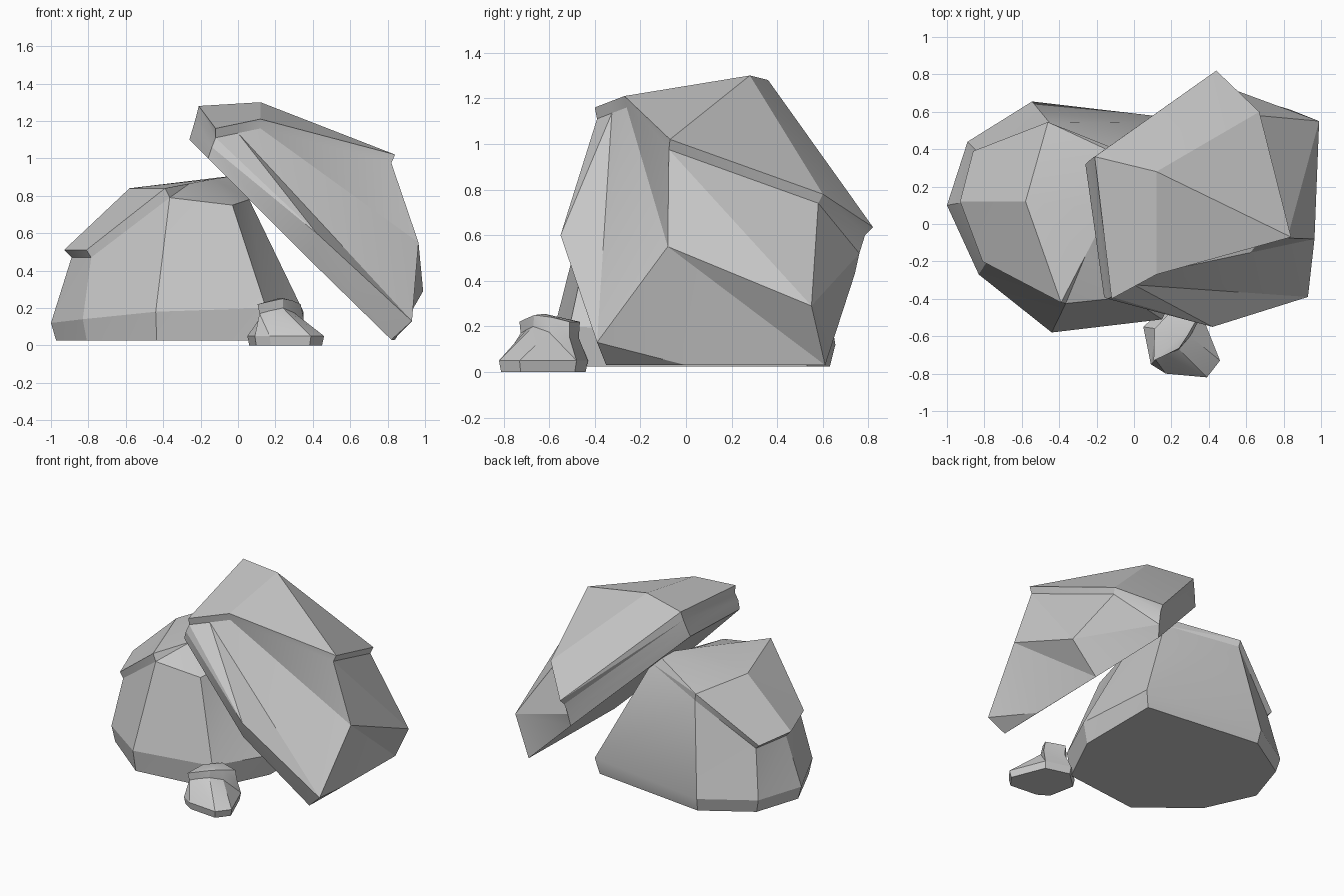
import bpy, bmesh, math


def loft(name, tip, rings, angle=22):
    """Skin rings of points from a peak down to a closed last ring."""
    bm = bmesh.new()
    loops = [[bm.verts.new(p) for p in ring] for ring in rings]
    n = len(loops[0])
    peak = bm.verts.new(tip)
    for i in range(n):
        j = (i + 1) % n
        bm.faces.new((peak, loops[0][i], loops[0][j]))
        for a, b in zip(loops, loops[1:]):
            bm.faces.new((a[i], a[j], b[j]))
            bm.faces.new((a[i], b[j], b[i]))
    bm.faces.new(loops[-1])
    bmesh.ops.recalc_face_normals(bm, faces=bm.faces)
    mesh = bpy.data.meshes.new(name)
    bm.to_mesh(mesh)
    bm.free()
    ob = bpy.data.objects.new(name, mesh)
    bpy.context.collection.objects.link(ob)
    bpy.ops.object.select_all(action='DESELECT')
    ob.select_set(True)
    bpy.context.view_layer.objects.active = ob
    bpy.ops.object.shade_smooth_by_angle(angle=math.radians(angle))
    return ob


def inset(ring, center, k, z):
    """Copy of a ring shrunk in plan and flattened to height z."""
    cx, cy = center
    return [(cx + (x - cx) * k, cy + (y - cy) * k, z) for x, y, _ in ring]


# Large boulder: chipped cap rim, recessed band, wide foot, flat base
rim = [(-.93, .12, .51), (-.86, .39, .49), (-.46, .545, .82), (0, .33, .91),
       (-.13, .08, .89), (-.26, -.17, .865), (-.39, -.42, .84), (-.81, -.2, .51)]
band = [(-.89, .12, .47), (-.83, .38, .46), (-.45, .54, .77), (.03, .35, .84),
        (.06, .0, .78), (-.03, -.39, .75), (-.365, -.425, .79), (-.785, -.2, .47)]
foot = [(-1, .1, .12), (-.89, .44, .12), (-.545, .655, .12), (.35, .55, .14),
        (.35, -.1, .18), (.15, -.51, .2), (-.44, -.58, .18), (-.83, -.27, .14)]
loft("large_boulder", (-.58, .12, .84),
     [rim, band, foot, inset(foot, (-.3, .05), .96, .025)])

# Leaning slab: ridged top plate, stepped rim, thick sides, flat underside
rim = [(-.12, -.4, 1.16), (0, -.335, 1.185), (.12, -.27, 1.21), (.84, -.07, 1.02),
       (.67, .6, .78), (.44, .82, .635), (-.21, .36, 1.28)]
band = [(-.12, -.39, 1.11), (0, -.325, 1.135), (.12, -.26, 1.16), (.82, -.075, .975),
        (.66, .58, .74), (.43, .785, .6), (-.225, .35, 1.22)]
side = [(-.14, -.4, 1.06), (.42, -.55, .6), (.93, -.39, .13), (.965, -.08, .55),
        (.99, .55, .29), (.42, .76, .52), (-.245, .335, 1.15)]
under = [(-.16, -.39, 1.0), (.38, -.48, .46), (.82, -.35, .03), (.83, 0, .03),
         (.84, .61, .03), (.41, .74, .43), (-.26, .32, 1.1)]
loft("leaning_slab", (.12, .28, 1.30), [rim, band, side, under])

# Small stone in front: little cap over a flared base
rim = [(.105, -.73, .22), (.17, -.70, .235), (.24, -.665, .25), (.29, -.59, .24),
       (.335, -.51, .22), (.2, -.465, .22), (.11, -.56, .22)]
band = [(.115, -.725, .17), (.17, -.70, .185), (.24, -.67, .20), (.3, -.6, .175),
        (.35, -.51, .15), (.2, -.47, .15), (.12, -.56, .15)]
foot = [(.09, -.75, .05), (.17, -.80, .05), (.39, -.82, .05), (.46, -.73, .05),
        (.36, -.48, .05), (.18, -.43, .05), (.05, -.55, .05)]
loft("small_stone", (.23, -.62, .255),
     [rim, band, foot, inset(foot, (.25, -.63), .95, 0)])
